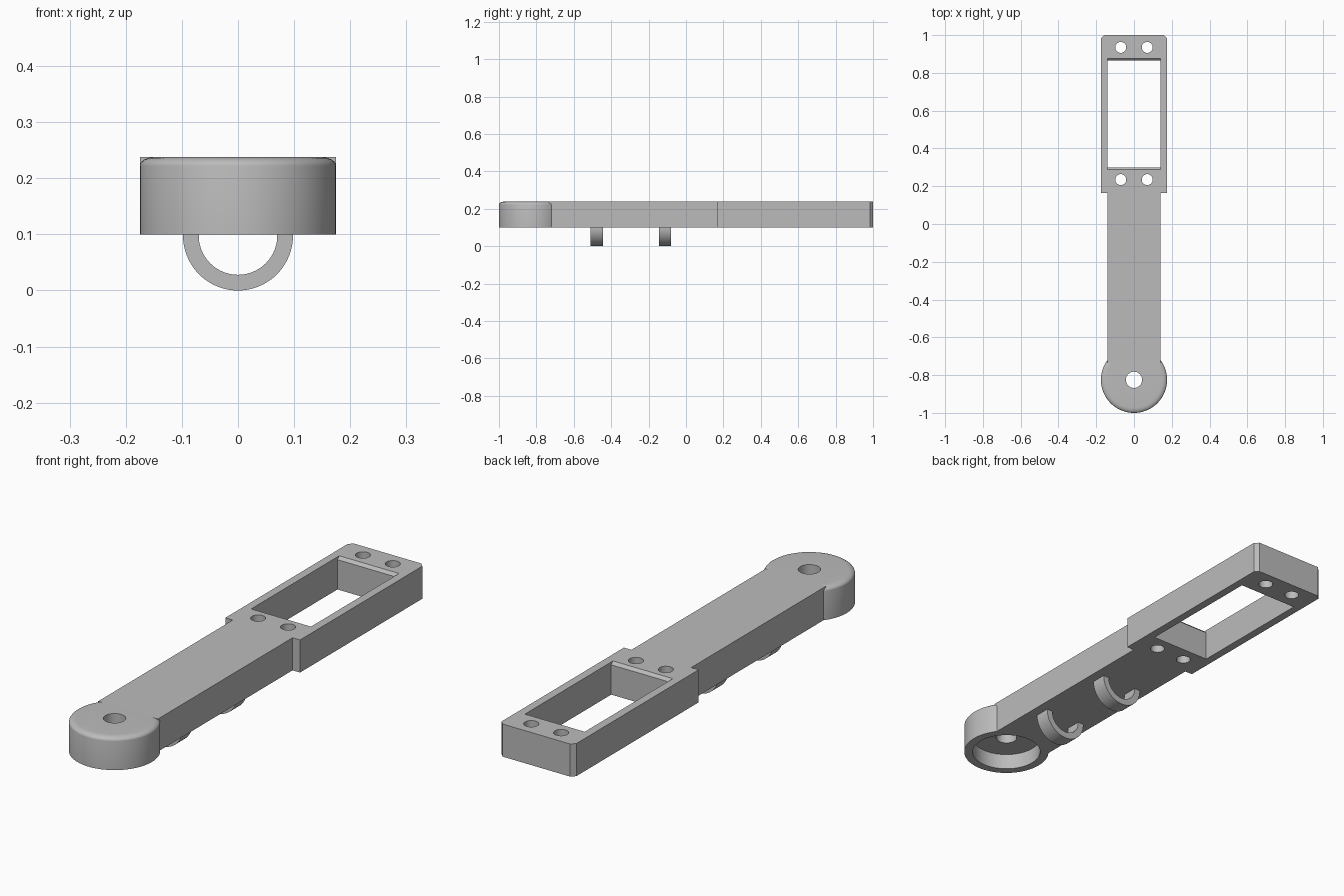
import bpy, bmesh, math
from mathutils import Matrix

if "Cube" in bpy.data.objects:
    bpy.data.objects.remove(bpy.data.objects["Cube"], do_unlink=True)

BOTTOM, TOP = 0.10, 0.238
PIVOT_Y = -0.825

grey = bpy.data.materials.new("plain grey")
colour = (0.5, 0.5, 0.5, 1)
grey.diffuse_color = colour
grey.use_nodes = True
grey.node_tree.nodes["Principled BSDF"].inputs["Base Color"].default_value = colour


def finish(name, bm):
    bmesh.ops.recalc_face_normals(bm, faces=bm.faces[:])
    mesh = bpy.data.meshes.new(name)
    bm.to_mesh(mesh)
    bm.free()
    mesh.materials.append(grey)
    obj = bpy.data.objects.new(name, mesh)
    bpy.context.collection.objects.link(obj)
    return obj


def prism(name, points, offset):
    """Extrude a flat outline of 3D points along an offset."""
    bm = bmesh.new()
    face = bm.faces.new([bm.verts.new(p) for p in points])
    moved = bmesh.ops.extrude_face_region(bm, geom=[face])["geom"]
    bmesh.ops.translate(bm, vec=offset,
                        verts=[g for g in moved if isinstance(g, bmesh.types.BMVert)])
    return finish(name, bm)


def plan(name, outline):
    return prism(name, [(x, y, BOTTOM) for x, y in outline], (0, 0, TOP - BOTTOM))


def lathe(name, profile, x, y, steps=64):
    """Stack rings of (radius, z) into a closed round solid."""
    bm = bmesh.new()
    rings = [[bm.verts.new((x + r * math.cos(a), y + r * math.sin(a), z))
              for a in (2 * math.pi * i / steps for i in range(steps))]
             for r, z in profile]
    for low, high in zip(rings, rings[1:]):
        for i in range(steps):
            j = (i + 1) % steps
            bm.faces.new((low[i], low[j], high[j], high[i]))
    bm.faces.new(rings[0])
    bm.faces.new(rings[-1])
    return finish(name, bm)


def combine(target, tool, operation):
    mod = target.modifiers.new(operation, "BOOLEAN")
    mod.operation, mod.object, mod.solver = operation, tool, "EXACT"
    bpy.context.view_layer.update()
    result = bpy.data.meshes.new_from_object(
        target.evaluated_get(bpy.context.evaluated_depsgraph_get()))
    target.modifiers.clear()
    target.data = result
    bpy.data.objects.remove(tool, do_unlink=True)


def smooth(obj):
    bpy.ops.object.select_all(action="DESELECT")
    obj.select_set(True)
    bpy.context.view_layer.objects.active = obj
    bpy.ops.object.shade_smooth_by_angle(angle=math.radians(25))


# Wide frame with clipped rear corners, and the narrower arm, in one outline
half = [(0.14, PIVOT_Y + 0.09), (0.14, 0.165), (0.175, 0.165), (0.175, 0.983), (0.158, 1.0)]
body = plan("arm_and_frame", half + [(-x, y) for x, y in reversed(half)])

# Round pivot head with a softened top rim
rim = [(0.147 + 0.028 * math.cos(t), TOP - 0.016 + 0.016 * math.sin(t))
       for t in (math.pi / 2 * i / 6 for i in range(7))]
combine(body, lathe("pivot_head", [(0.175, BOTTOM)] + rim, 0, PIVOT_Y, 96), "UNION")

# Rectangular window, flared along its two short upper edges
window = [(0.30, 0), (0.865, 0), (0.865, TOP - 0.012), (0.877, TOP),
          (0.877, 0.3), (0.288, 0.3), (0.288, TOP), (0.30, TOP - 0.012)]
combine(body, prism("window_cutter", [(-0.14, y, z) for y, z in window], (0.28, 0, 0)),
        "DIFFERENCE")

# Screw holes, pivot hole and the recess under the pivot head
for y in (0.235, 0.935):
    for x in (-0.07, 0.07):
        combine(body, lathe("screw_cutter", [(0.029, 0), (0.029, 0.3)], x, y, 32), "DIFFERENCE")
combine(body, lathe("pivot_cutter", [(0.043, 0), (0.043, 0.3)], 0, PIVOT_Y, 48), "DIFFERENCE")
combine(body, lathe("recess_cutter", [(0.14, 0), (0.14, BOTTOM + 0.068)], 0, PIVOT_Y),
        "DIFFERENCE")
smooth(body)

# Half-ring cable loops under the arm
angles = [math.pi + math.pi * i / 40 for i in range(41)]
loop = ([(0.098 * math.cos(a), 0.098 * math.sin(a)) for a in angles]
        + [(0.07 * math.cos(a), 0.07 * math.sin(a)) for a in reversed(angles)])
for name, y in (("front_cable_loop", -0.51), ("rear_cable_loop", -0.145)):
    ring = prism(name, [(x, y, z) for x, z in loop], (0, 0.066, 0))
    ring.data.transform(Matrix.Translation((0, 0, 0.098)))
    # lift the ends slightly into the arm
    for v in ring.data.vertices:
        if v.co.z > 0.0979:
            v.co.z = BOTTOM + 0.002
    smooth(ring)
